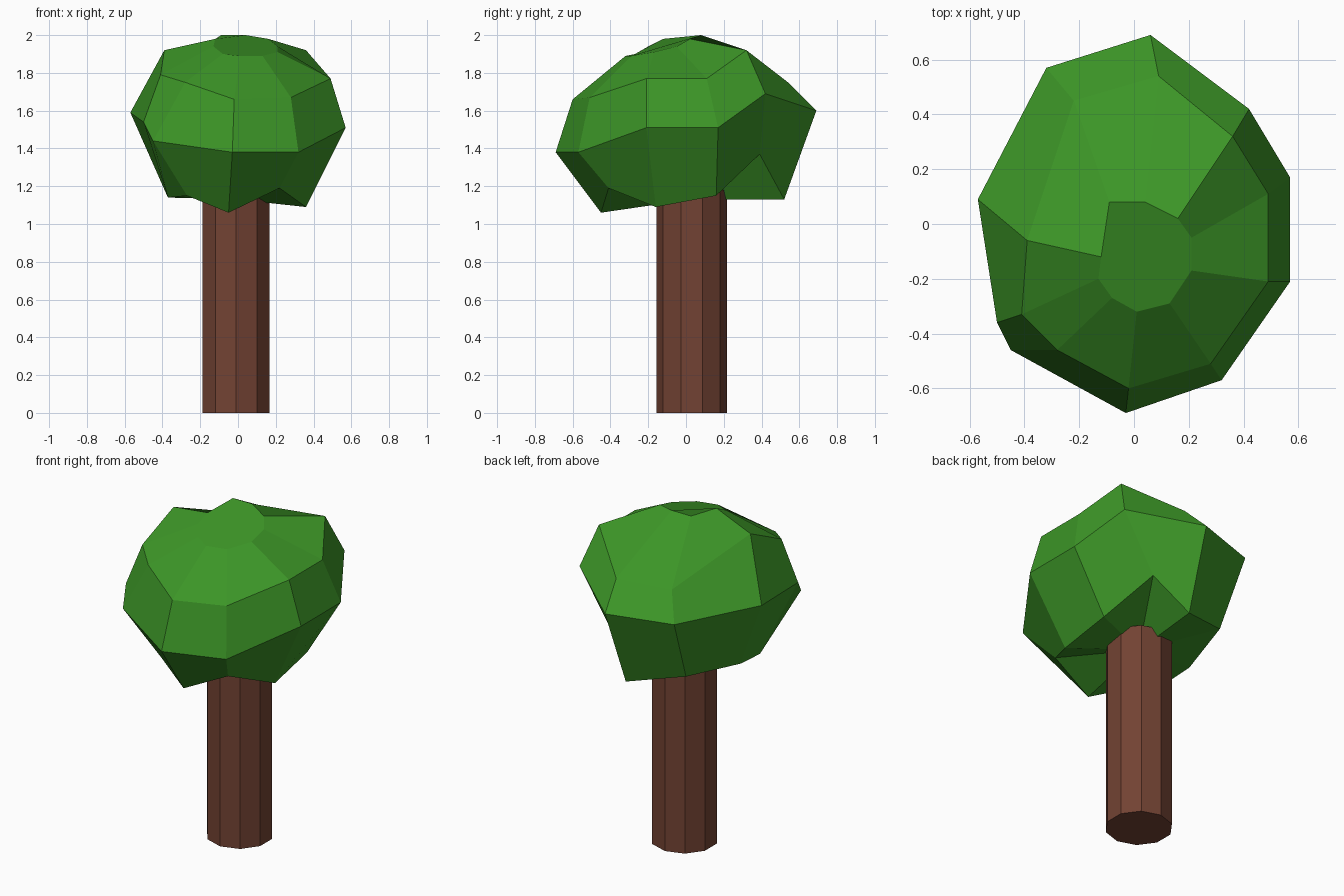
import bpy
import bmesh
from mathutils import Matrix

default_cube = bpy.data.objects.get("Cube")
if default_cube:
    bpy.data.objects.remove(default_cube, do_unlink=True)


def make_material(name, red, green, blue):
    material = bpy.data.materials.new(name)
    material.use_nodes = True
    color = (red, green, blue, 1)
    material.diffuse_color = color
    shader = next(n for n in material.node_tree.nodes if n.type == "BSDF_PRINCIPLED")
    shader.inputs["Base Color"].default_value = color
    return material


def make_object(name, bm, material):
    bmesh.ops.recalc_face_normals(bm, faces=bm.faces)
    mesh = bpy.data.meshes.new(name)
    bm.to_mesh(mesh)
    bm.free()
    mesh.materials.append(material)
    for polygon in mesh.polygons:
        polygon.use_smooth = False
    obj = bpy.data.objects.new(name, mesh)
    bpy.context.scene.collection.objects.link(obj)
    return obj


leaf_green = make_material("leaf green", .045, .3, .02)
bark_brown = make_material("bark brown", .17, .055, .033)

# Trunk: straight ten-sided column, its top tucked into the crown
trunk_height = 1.18
trunk = bmesh.new()
bmesh.ops.create_cone(
    trunk, cap_ends=True, segments=10, radius1=.187, radius2=.187,
    depth=trunk_height,
    matrix=Matrix.Translation((-.01, .03, trunk_height / 2)))
make_object("trunk", trunk, bark_brown)

# Crown: four irregular rings, all running the same way round
lower_ring = [
    (.36, -.16, 1.09), (.35, .16, 1.15), (.19, .39, 1.37), (.04, .52, 1.13),
    (-.28, .4, 1.2), (-.38, .02, 1.16), (-.37, -.18, 1.14), (-.27, -.35, 1.15),
    (-.05, -.45, 1.06), (.22, -.41, 1.19)]
widest_ring = [
    (.57, -.21, 1.51), (.57, .17, 1.51), (.42, .42, 1.69), (.06, .69, 1.6),
    (-.32, .57, 1.59), (-.57, .09, 1.59), (-.5, -.36, 1.54), (-.45, -.46, 1.44),
    (-.03, -.69, 1.38), (.32, -.57, 1.38)]
upper_ring = [
    (.49, -.21, 1.77), (.49, .11, 1.77), (.36, .32, 1.92), (.09, .54, 1.75),
    (-.22, .45, 1.73), (-.39, -.06, 1.92), (-.41, -.33, 1.79), (-.28, -.46, 1.75),
    (-.02, -.6, 1.66), (.28, -.51, 1.67)]
top_ring = [
    (.21, -.17, 1.91), (.21, -.05, 1.94), (.16, .02, 1.98), (.04, .08, 2),
    (-.09, .08, 2), (-.12, -.12, 1.98), (-.13, -.2, 1.94), (-.08, -.27, 1.9),
    (.01, -.32, 1.89), (.13, -.29, 1.89)]

crown = bmesh.new()
rings = [[crown.verts.new(point) for point in ring]
         for ring in (lower_ring, widest_ring, upper_ring, top_ring)]
count = len(lower_ring)

# Side facets between neighbouring rings
for below, above in zip(rings, rings[1:]):
    for i in range(count):
        j = (i + 1) % count
        crown.faces.new((below[i], below[j], above[j], above[i]))

# Sloping cap, and an underside gathered around the trunk
crown.faces.new(rings[-1])
under_center = crown.verts.new((-.01, .03, 1.13))
for i in range(count):
    crown.faces.new((rings[0][(i + 1) % count], rings[0][i], under_center))

make_object("leaf_crown", crown, leaf_green)
